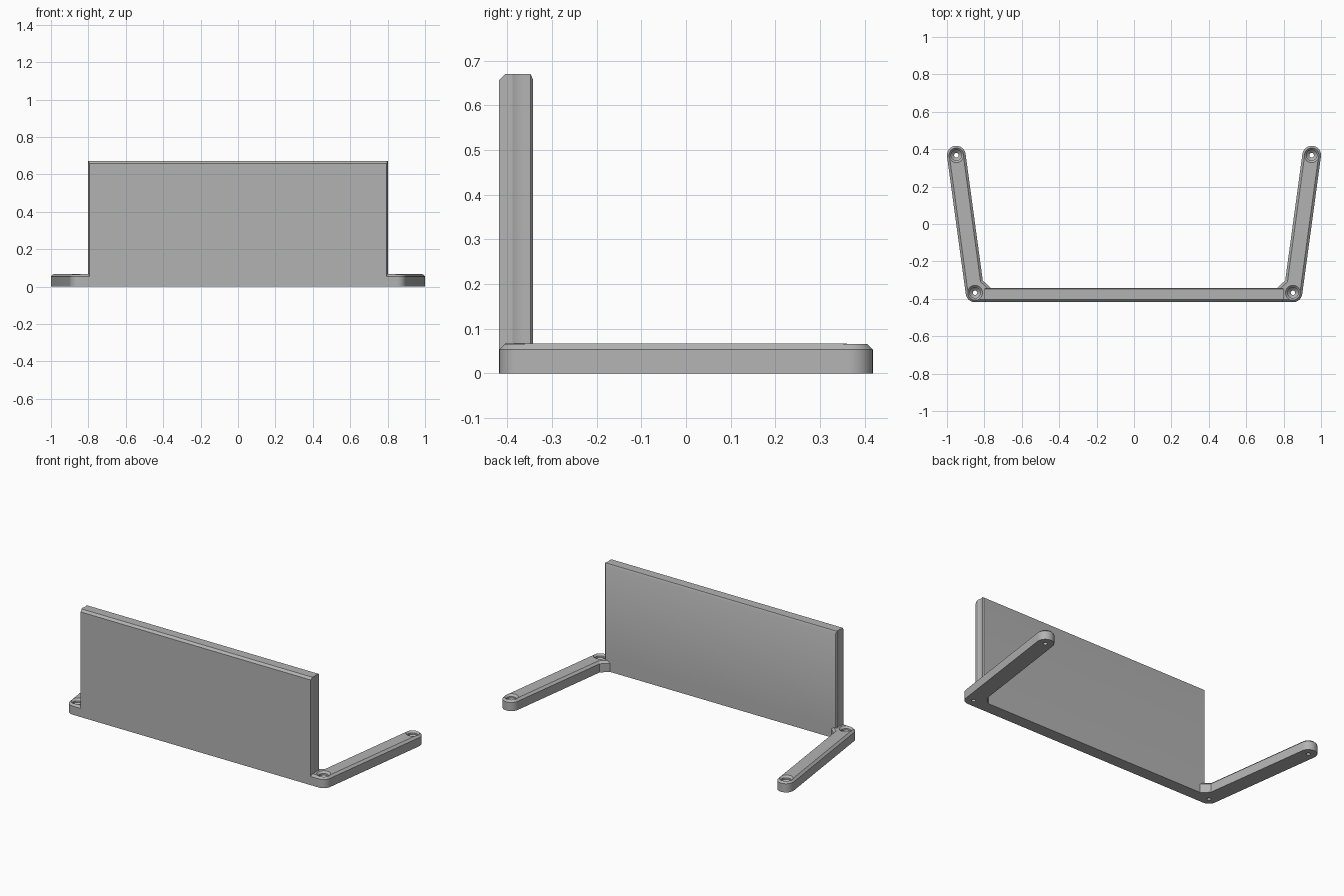
import bpy, bmesh
from math import sin, cos, pi
from mathutils import Vector

cube = bpy.data.objects.get("Cube")
if cube:
    bpy.data.objects.remove(cube, do_unlink=True)

R = 0.05                        # arm half width
CORNER = Vector((0.85, -0.368))  # front screw position
TIP = Vector((0.95, 0.368))      # rear screw position
FRONT, BACK = -0.418, -0.342    # panel faces
BASE_H, PANEL_H, CHAMFER = 0.067, 0.67, 0.013

grey = bpy.data.materials.new("plain grey")
grey.use_nodes = True
colour = (0.45, 0.45, 0.45, 1)
grey.diffuse_color = colour
grey.node_tree.nodes["Principled BSDF"].inputs["Base Color"].default_value = colour


def arc(centre, radius, start, end, steps):
    """Points along an arc, both ends included."""
    angles = [start + (end - start) * i / steps for i in range(steps + 1)]
    return [centre + radius * Vector((cos(a), sin(a))) for a in angles]


def prism(name, half, height, bevel_rule):
    """Mirror a half outline in x, extrude it and chamfer chosen top edges."""
    outline = half + [Vector((-p.x, p.y)) for p in reversed(half)]
    bm = bmesh.new()
    bottom = bm.faces.new([bm.verts.new((p.x, p.y, 0)) for p in outline])
    ext = bmesh.ops.extrude_face_region(bm, geom=[bottom], use_keep_orig=True)
    top = [v for v in ext["geom"] if isinstance(v, bmesh.types.BMVert)]
    bmesh.ops.translate(bm, verts=top, vec=(0, 0, height))
    bmesh.ops.recalc_face_normals(bm, faces=bm.faces)
    edges = [e for e in bm.edges
             if all(v.co.z > height - 1e-4 for v in e.verts) and bevel_rule(e)]
    bmesh.ops.bevel(bm, geom=edges, offset=CHAMFER, segments=1, affect='EDGES')
    return add_object(name, bm)


def add_object(name, bm):
    mesh = bpy.data.meshes.new(name)
    bm.to_mesh(mesh)
    bm.free()
    mesh.materials.append(grey)
    obj = bpy.data.objects.new(name, mesh)
    bpy.context.collection.objects.link(obj)
    return obj


def combine(target, other, operation):
    """Apply a boolean and discard the helper."""
    mod = target.modifiers.new("combine", 'BOOLEAN')
    mod.operation, mod.solver, mod.object = operation, 'EXACT', other
    bpy.context.view_layer.objects.active = target
    bpy.ops.object.modifier_apply(modifier=mod.name)
    bpy.data.objects.remove(other, do_unlink=True)


def screw_hole(centre):
    """Revolved cutter: through hole, counterbore and flared rim."""
    profile = [(0.012, -0.02), (0.012, 0.03), (0.028, 0.045),
               (0.028, 0.055), (0.04, BASE_H), (0.04, BASE_H + 0.02)]
    bm = bmesh.new()
    rings = []
    for r, z in profile:
        rings.append([bm.verts.new((p.x, p.y, z))
                      for p in arc(centre, r, 0, 2 * pi, 32)[:-1]])
    for low, high in zip(rings, rings[1:]):
        for i in range(32):
            j = (i + 1) % 32
            bm.faces.new((low[i], low[j], high[j], high[i]))
    bm.faces.new(rings[0][::-1])
    bm.faces.new(rings[-1])
    return add_object("hole_cutter", bm)


# Base: front bar, two splayed arms with round ends, small inner gussets
along = (TIP - CORNER).normalized()
side = Vector((along.y, -along.x))
tilt = -side.angle(Vector((1, 0)))
inner = CORNER - side * R + along * 0.06
base_half = arc(CORNER, R, -pi / 2, tilt, 10)
base_half += arc(TIP, R, tilt, tilt + pi, 20)
base_half += [inner, Vector((0.765, BACK))]
bracket = prism("bracket", base_half, BASE_H, lambda e: True)

# Upright panel: chamfered ends hollowed around the screw heads
panel_half = [Vector((0.795, FRONT))]
panel_half += arc(CORNER, 0.052, pi + 0.4, pi - 0.4, 8)
panel_half += [Vector((0.795, BACK))]
panel = prism("panel", panel_half, PANEL_H,
              lambda e: abs(e.verts[0].co.x - e.verts[1].co.x) > 1)
combine(bracket, panel, 'UNION')

# Screw holes at both ends of each arm
for sx in (-1, 1):
    for point in (CORNER, TIP):
        combine(bracket, screw_hole(Vector((sx * point.x, point.y))), 'DIFFERENCE')

bpy.ops.object.select_all(action='DESELECT')
bracket.select_set(True)
bpy.context.view_layer.objects.active = bracket
bpy.ops.object.shade_smooth_by_angle(angle=0.45)
